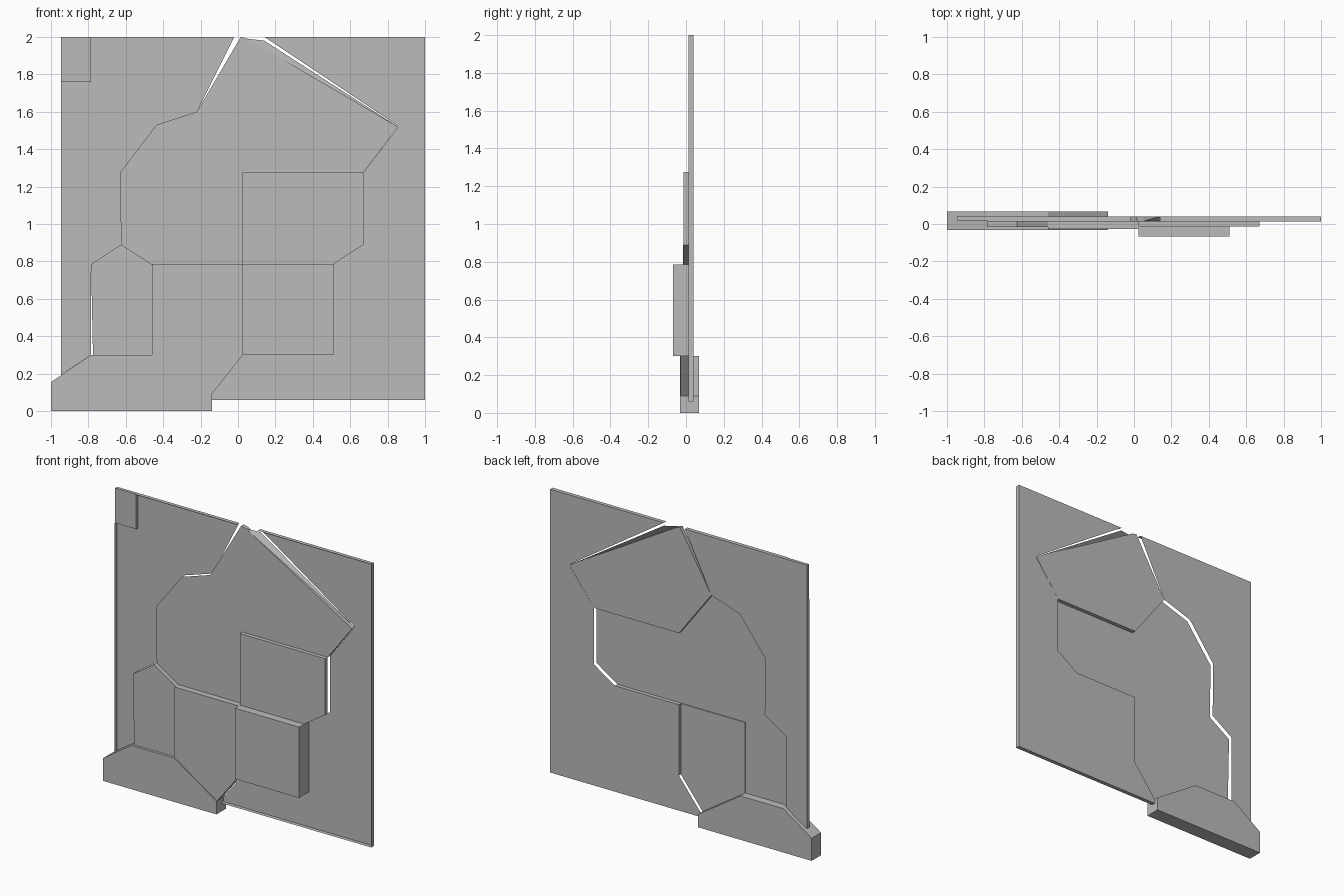
import bpy, bmesh

if "Cube" in bpy.data.objects:
    bpy.data.objects.remove(bpy.data.objects["Cube"])

FRONT, BACK = 0.014, 0.041          # the two planes of the cracked wall
grey = bpy.data.materials.new("stone_grey")
grey.diffuse_color = (0.5, 0.5, 0.5, 1)
grey.use_nodes = True
grey.node_tree.nodes["Principled BSDF"].inputs["Base Color"].default_value = grey.diffuse_color


def finish(name, bm):
    me = bpy.data.meshes.new(name)
    bm.to_mesh(me)
    bm.free()
    me.materials.append(grey)
    ob = bpy.data.objects.new(name, me)
    bpy.context.collection.objects.link(ob)


def block(name, pts, y0, y1):
    """Closed slab: an (x, z) outline extruded from y0 to y1."""
    bm = bmesh.new()
    a = [bm.verts.new((x, y0, z)) for x, z in pts]
    b = [bm.verts.new((x, y1, z)) for x, z in pts]
    bm.faces.new(a)
    bm.faces.new(b[::-1])
    for i in range(len(pts)):
        j = (i + 1) % len(pts)
        bm.faces.new((a[i], b[i], b[j], a[j]))
    bmesh.ops.recalc_face_normals(bm, faces=bm.faces)
    finish(name, bm)


def on_rim(p, q):
    return any(p[k] == q[k] == v for k, v in ((0, -0.945), (0, 1), (1, 2), (1, 0.06)))


def sheet(name, pts, y=BACK, rim_y=FRONT):
    """Thin panel with walls only along the outer rim of the wall."""
    bm = bmesh.new()
    a = [bm.verts.new((x, y, z)) for x, z in pts]
    f = bm.faces.new(a)
    f.normal_update()
    if (f.normal.y > 0) != (y == BACK):
        f.normal_flip()
    for i in range(len(pts)):
        j = (i + 1) % len(pts)
        if on_rim(pts[i], pts[j]):
            c = [bm.verts.new((pts[k][0], rim_y, pts[k][1])) for k in (j, i)]
            w = bm.faces.new((a[i], a[j], *c))
            w.normal_update()
            m = w.calc_center_median()
            if w.normal.x * m.x + w.normal.z * (m.z - 1) < 0:
                w.normal_flip()
    finish(name, bm)


# Rear panels, left side
block("corner_top_left", [(-0.945, 1.76), (-0.785, 1.76), (-0.785, 2), (-0.945, 2)], 0.02, BACK)
sheet("panel_top_left", [(-0.785, 2), (-0.02, 2), (-0.22, 1.6), (-0.435, 1.53), (-0.785, 1.76)])
sheet("panel_left_upper", [(-0.945, 1.76), (-0.785, 1.76), (-0.435, 1.53), (-0.63, 1.275), (-0.945, 1.275)])
sheet("panel_left_middle", [(-0.945, 1.275), (-0.63, 1.275), (-0.625, 0.89), (-0.785, 0.785), (-0.945, 0.785)])
sheet("panel_left_lower", [(-0.945, 0.785), (-0.785, 0.785), (-0.785, 0.3), (-0.945, 0.195)])

# Rear panels, right side
sheet("panel_top_right", [(0.14, 2), (0.845, 2), (0.845, 1.53)])
sheet("corner_top_right", [(0.845, 2), (1, 2), (1, 1.515), (0.855, 1.515), (0.845, 1.53)])
sheet("panel_right_upper", [(1, 1.515), (0.855, 1.515), (0.67, 1.275), (0.67, 0.89), (1, 0.68)])
sheet("panel_right_middle", [(1, 0.68), (0.67, 0.89), (0.51, 0.785), (0.51, 0.3), (0.67, 0.19), (1, 0.41)])
sheet("panel_bottom_right", [(-0.14, 0.06), (1, 0.06), (1, 0.41), (0.67, 0.19), (0.51, 0.3),
                             (0.025, 0.3), (-0.14, 0.09)])

# Centre stones
block("stone_top", [(0.015, 2), (0.05, 1.99), (0.855, 1.52), (0.67, 1.275), (0.025, 1.275), (-0.22, 1.6)],
      FRONT, BACK)
sheet("stone_centre", [(-0.435, 1.53), (-0.22, 1.6), (0.025, 1.275), (0.025, 0.785), (-0.46, 0.785),
                       (-0.625, 0.89), (-0.63, 1.275)], FRONT)
block("stone_middle_right", [(0.025, 1.275), (0.67, 1.275), (0.67, 0.89), (0.51, 0.785), (0.025, 0.785)],
      -0.013, FRONT)
block("stone_lower_right", [(0.025, 0.3), (0.51, 0.3), (0.51, 0.785), (0.025, 0.785)], -0.068, BACK)
block("stone_lower_centre", [(-0.46, 0.785), (0.025, 0.785), (0.025, 0.3), (-0.14, 0.09), (-0.46, 0.3)],
      -0.028, 0.02)
block("stone_lower_left", [(-0.785, 0.785), (-0.625, 0.89), (-0.46, 0.785), (-0.46, 0.3), (-0.775, 0.3)],
      -0.016, FRONT)
block("foot_stone", [(-1, 0), (-0.14, 0), (-0.14, 0.09), (-0.46, 0.3), (-0.785, 0.3), (-1, 0.155)],
      -0.033, 0.068)

# Sloping sliver along the top right crack
bm = bmesh.new()
bm.faces.new([bm.verts.new(p) for p in
              ((0.05, FRONT, 1.99), (0.855, BACK, 1.52), (0.14, BACK, 1.98))])
finish("crack_sliver", bm)
